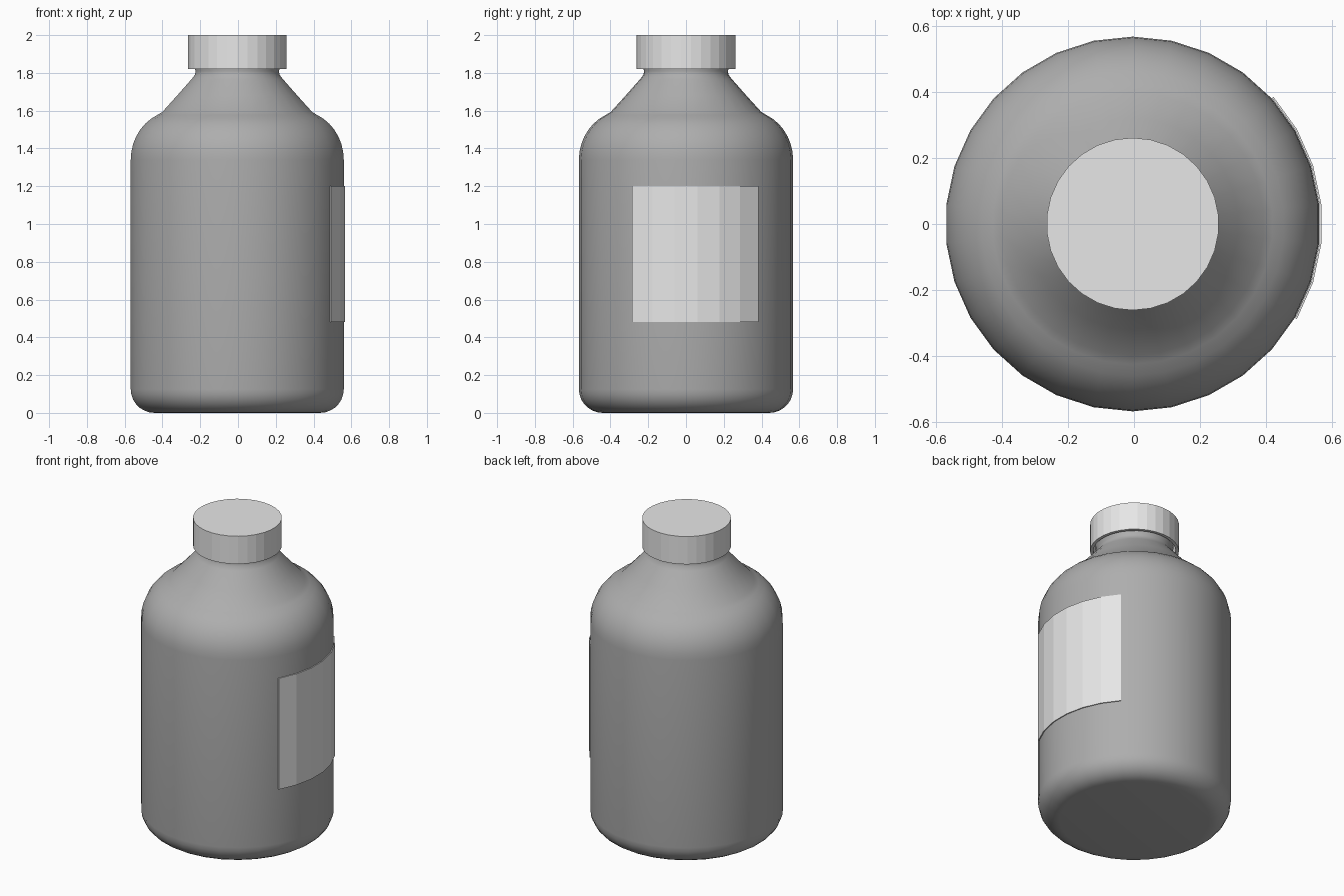
import bpy, bmesh
from math import radians, cos, sin

SIDES = 30
STEP = 360 / SIDES
CENTRE_X = -0.004

cube = bpy.data.objects.get("Cube")
if cube:
    bpy.data.objects.remove(cube, do_unlink=True)


def material(name, value):
    mat = bpy.data.materials.new(name)
    mat.use_nodes = True
    colour = (value, value, value, 1)
    mat.diffuse_color = colour
    mat.node_tree.nodes["Principled BSDF"].inputs["Base Color"].default_value = colour
    return mat


def revolve(name, profile, mat, first=0, count=SIDES):
    """Sweep a (radius, height) profile around z; a full turn gets end caps."""
    full = count == SIDES
    bm = bmesh.new()
    columns = []
    for i in range(count if full else count + 1):
        a = radians(6 + STEP * (first + i))
        columns.append([bm.verts.new((r * cos(a), r * sin(a), z)) for r, z in profile])
    for i in range(count):
        a, b = columns[i], columns[(i + 1) % len(columns)]
        for j in range(len(profile) - 1):
            bm.faces.new((a[j], b[j], b[j + 1], a[j + 1]))
    if full:
        bm.faces.new([c[0] for c in reversed(columns)])
        bm.faces.new([c[-1] for c in columns])
    mesh = bpy.data.meshes.new(name)
    bm.to_mesh(mesh)
    bm.free()
    mesh.materials.append(mat)
    obj = bpy.data.objects.new(name, mesh)
    obj.location.x = CENTRE_X
    bpy.context.collection.objects.link(obj)
    return obj


def arc(cx, cz, rx, rz, start, end, n=7):
    """Elliptical arc of profile points, angles in degrees."""
    angles = [radians(start + (end - start) * i / n) for i in range(n + 1)]
    return [(cx + rx * cos(a), cz + rz * sin(a)) for a in angles]


dark_grey = material("body grey", 0.42)
light_grey = material("light grey", 0.8)

# Bottle: rounded base, straight wall, round shoulder, cone and neck
profile = arc(0.44, 0.125, 0.127, 0.125, -90, 0)
profile += arc(0.327, 1.34, 0.24, 0.26, 0, 66)
profile += [(0.398, 1.594), (0.32, 1.68), (0.243, 1.767), (0.225, 1.79),
            (0.222, 1.81), (0.228, 1.83), (0.228, 1.95)]
bottle = revolve("bottle", profile, dark_grey)
bpy.context.view_layer.objects.active = bottle
bottle.select_set(True)
bpy.ops.object.shade_smooth_by_angle(angle=radians(40))
bottle.select_set(False)

# Screw cap: faceted hollow shell
revolve("cap", [(0.242, 1.97), (0.242, 1.82), (0.261, 1.82), (0.261, 2.0)], light_grey)
cap_mesh = bpy.data.objects["cap"].data
cap_mesh.polygons[SIDES * 3].flip()

# Label: thin curved plate following six wall facets
label = revolve("label", [(0.574, 0.48), (0.574, 1.2)], light_grey, first=-3, count=6)
thick = label.modifiers.new("thickness", 'SOLIDIFY')
thick.thickness = 0.006
thick.offset = -1
